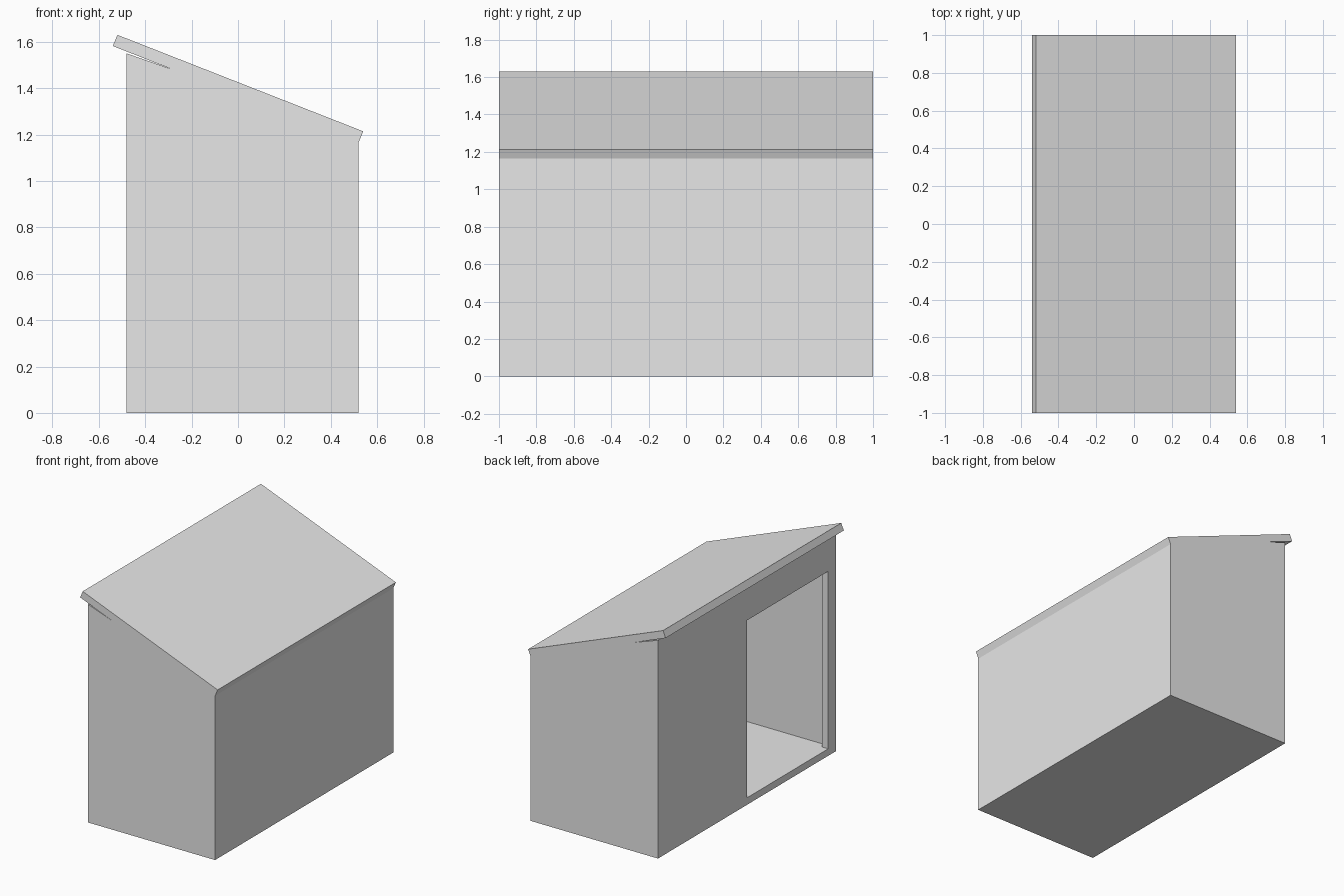
import bpy, bmesh

default = bpy.data.objects.get("Cube")
if default:
    bpy.data.objects.remove(default, do_unlink=True)

grey = bpy.data.materials.new("plain_grey")
grey.use_nodes = True
grey.diffuse_color = (0.8, 0.8, 0.8, 1)
grey.node_tree.nodes["Principled BSDF"].inputs["Base Color"].default_value = (0.8, 0.8, 0.8, 1)


def prism(name, profile, y0, y1):
    """Extrude an (x, z) profile along y."""
    bm = bmesh.new()
    face = bm.faces.new([bm.verts.new((x, y0, z)) for x, z in profile])
    ext = bmesh.ops.extrude_face_region(bm, geom=[face])
    moved = [v for v in ext["geom"] if isinstance(v, bmesh.types.BMVert)]
    bmesh.ops.translate(bm, verts=moved, vec=(0, y1 - y0, 0))
    bmesh.ops.recalc_face_normals(bm, faces=bm.faces)
    mesh = bpy.data.meshes.new(name)
    bm.to_mesh(mesh)
    bm.free()
    mesh.materials.append(grey)
    obj = bpy.data.objects.new(name, mesh)
    bpy.context.collection.objects.link(obj)
    return obj


def rect(x0, x1, z0, z1):
    return [(x0, z0), (x1, z0), (x1, z1), (x0, z1)]


def cut(target, cutter):
    """Subtract a helper solid, then discard it."""
    cutter.hide_render = True
    mod = target.modifiers.new("cut", "BOOLEAN")
    mod.operation = "DIFFERENCE"
    mod.solver = "EXACT"
    mod.object = cutter
    bpy.context.view_layer.objects.active = target
    bpy.ops.object.modifier_apply(modifier=mod.name)
    bpy.data.objects.remove(cutter, do_unlink=True)


LEFT, RIGHT, WALL = -0.48, 0.52, 0.05

# Shed body: floor and four walls with a sloping top
body = prism("shed_walls", [(LEFT, 0), (RIGHT, 0), (RIGHT, 1.2), (LEFT, 1.55)], -1, 1)
cut(body, prism("room_cutter", rect(LEFT + WALL, RIGHT - WALL, WALL, 2), WALL - 1, 1 - WALL))

# Doorway in the tall side
cut(body, prism("door_cutter", rect(LEFT - 0.1, LEFT + 0.1, WALL, 1.31), -0.91, 0))

# Slanted roof slab
prism("roof", [(-0.54, 1.582), (0.52, 1.166), (0.54, 1.214), (-0.52, 1.63)], -1, 1)
